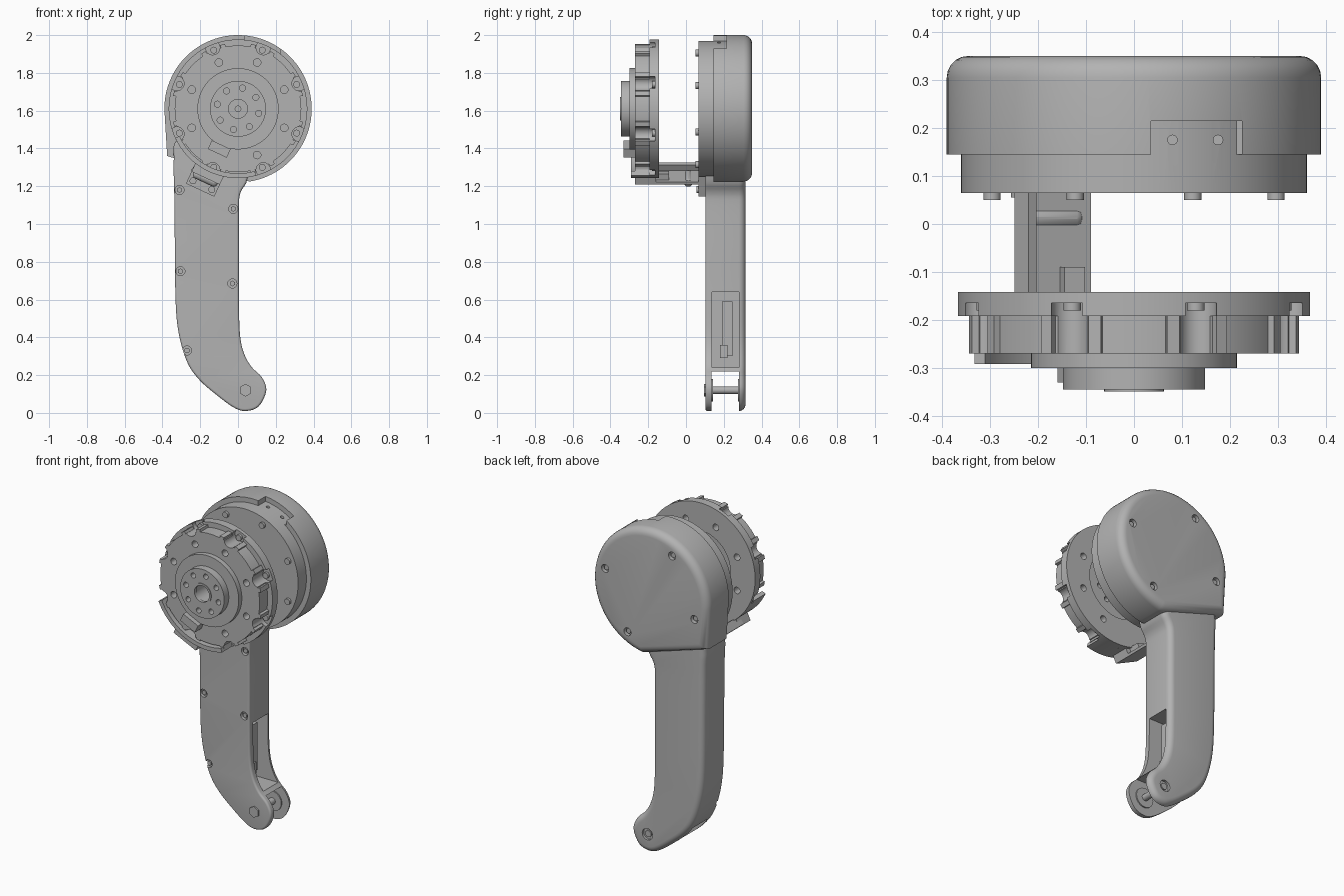
import bpy, bmesh, math
from mathutils import Matrix, Vector

if "Cube" in bpy.data.objects:
    bpy.data.objects.remove(bpy.data.objects["Cube"])

grey = bpy.data.materials.new("machined grey")
grey.use_nodes = True
grey.diffuse_color = (0.45, 0.45, 0.45, 1)
grey.node_tree.nodes["Principled BSDF"].inputs["Base Color"].default_value = grey.diffuse_color

AXIS_Z = 1.61                      # height of the joint axis, which runs along y
TILT = 245                         # direction of the cable bracket, degrees
EIGHT = [22.5 + 45 * k for k in range(8)]


def polar(r, deg):
    a = math.radians(deg)
    return r * math.cos(a), AXIS_Z + r * math.sin(a)


def finish(name, bm):
    bmesh.ops.recalc_face_normals(bm, faces=bm.faces)
    mesh = bpy.data.meshes.new(name)
    bm.to_mesh(mesh)
    bm.free()
    mesh.materials.append(grey)
    ob = bpy.data.objects.new(name, mesh)
    bpy.context.collection.objects.link(ob)
    return ob


def pegs(name, spots, r, y0, y1, segs=20):
    """Cylinders along y at a list of (x, z) spots."""
    bm = bmesh.new()
    for x, z in spots:
        m = Matrix.Translation((x, (y0 + y1) / 2, z)) @ Matrix.Rotation(math.pi / 2, 4, 'X')
        bmesh.ops.create_cone(bm, cap_ends=True, segments=segs, radius1=r, radius2=r,
                              depth=abs(y1 - y0), matrix=m)
    return finish(name, bm)


def boxes(name, specs):
    """Boxes given as x, y and z ranges."""
    bm = bmesh.new()
    for lo, hi in specs:
        lo, hi = Vector(lo), Vector(hi)
        m = Matrix.Translation((lo + hi) / 2) @ Matrix.Diagonal((*(hi - lo), 1))
        bmesh.ops.create_cube(bm, size=1, matrix=m)
    return finish(name, bm)


def radial_boxes(name, angles, r0, r1, width, y0, y1):
    """Boxes standing out from the joint axis at the given angles."""
    bm = bmesh.new()
    for deg in angles:
        m = (Matrix.Translation((0, 0, AXIS_Z)) @ Matrix.Rotation(-math.radians(deg), 4, 'Y')
             @ Matrix.Translation(((r0 + r1) / 2, (y0 + y1) / 2, 0))
             @ Matrix.Diagonal((r1 - r0, y1 - y0, width, 1)))
        bmesh.ops.create_cube(bm, size=1, matrix=m)
    return finish(name, bm)


def prism(name, outline, y0, y1, front=0, back=0):
    """Outline in x and z, extruded along y, with rounded front and back rims."""
    bm = bmesh.new()
    face = bm.faces.new([bm.verts.new((x, y0, z)) for x, z in outline])
    out = bmesh.ops.extrude_face_region(bm, geom=[face])["geom"]
    bmesh.ops.translate(bm, vec=(0, y1 - y0, 0),
                        verts=[g for g in out if isinstance(g, bmesh.types.BMVert)])
    for y, size in ((y0, front), (y1, back)):
        if size:
            rim = [e for e in bm.edges if all(abs(v.co.y - y) < 1e-5 for v in e.verts)]
            bmesh.ops.bevel(bm, geom=rim, offset=size, segments=5, profile=0.5,
                            affect='EDGES', clamp_overlap=False)
    return finish(name, bm)


def lathe(name, profile, segs=96):
    """Closed (radius, y) profile spun about the joint axis."""
    bm = bmesh.new()
    rings = []
    for k in range(segs):
        spots = [polar(r, 360 * k / segs) for r, y in profile]
        rings.append([bm.verts.new((x, p[1], z)) for (x, z), p in zip(spots, profile)])
    n = len(profile)
    for k in range(segs):
        a, b = rings[k], rings[(k + 1) % segs]
        for i in range(n):
            j = (i + 1) % n
            bm.faces.new((a[i], a[j], b[j], b[i]))
    return finish(name, bm)


def cut(target, *cutters):
    for c in cutters:
        c.hide_render = True
        mod = target.modifiers.new("cut", 'BOOLEAN')
        mod.operation, mod.solver, mod.object = 'DIFFERENCE', 'EXACT', c
        bpy.context.view_layer.objects.active = target
        bpy.ops.object.modifier_apply(modifier=mod.name)
        bpy.data.objects.remove(c)


def curve_through(pts, steps=4):
    """Closed smooth curve through a few points."""
    n, out = len(pts), []
    for i in range(n):
        p = [Vector(pts[(i + k) % n]) for k in (-1, 0, 1, 2)]
        for s in range(steps):
            t = s / steps
            out.append(0.5 * (2 * p[1] + (p[2] - p[0]) * t
                              + (2 * p[0] - 5 * p[1] + 4 * p[2] - p[3]) * t * t
                              + (3 * p[1] - p[0] - 3 * p[2] + p[3]) * t ** 3))
    return out


# Arm, with its side pocket and forked tip
tip = (0.04, 0.12)
arm_path = [(-0.3, 1.45), (-0.34, 1.34), (-0.338, 1.2), (-0.335, 0.95), (-0.333, 0.7),
            (-0.325, 0.5), (-0.3, 0.36), (-0.26, 0.25), (-0.2, 0.17), (-0.12, 0.1),
            (-0.025, 0.03), (0.04, 0.01), (0.11, 0.035), (0.15, 0.12), (0.125, 0.19),
            (0.07, 0.245), (0.03, 0.32), (0.01, 0.42), (0.005, 0.6), (0.005, 0.85),
            (0.005, 1.1), (0.015, 1.17), (0.05, 1.24), (0.05, 1.4)]
arm = prism("arm", curve_through(arm_path), 0.102, 0.315, front=0.012, back=0.035)
arm_screws = [(-0.31, 1.18), (-0.025, 1.08), (-0.305, 0.75), (-0.03, 0.685), (-0.27, 0.33)]
cut(arm,
    boxes("pocket_cutter", [((-0.2, 0.138, 0.24), (0.3, 0.28, 0.64))]),
    boxes("fork_cutter", [((-0.5, 0.135, -0.1), (0.3, 0.281, 0.22))]),
    pegs("screw_cutter", arm_screws, 0.024, 0.05, 0.122),
    pegs("tip_cutter", [tip], 0.035, 0.3, 0.4))
pegs("arm_screws", arm_screws, 0.015, 0.108, 0.13, 6)
pegs("tip_pin", [tip], 0.02, 0.1, 0.308)
pegs("tip_nut", [tip], 0.034, 0.094, 0.11, 6)
pegs("fork_washer_front", [tip], 0.06, 0.13, 0.142, 32)
pegs("fork_washer_back", [tip], 0.06, 0.274, 0.285, 32)
boxes("pocket_lever", [((-0.21, 0.19, 0.3), (-0.04, 0.245, 0.59)),
                       ((-0.21, 0.18, 0.29), (-0.03, 0.22, 0.36))])

# Rear housing shell with sloping lower edge, notch and screws
shell_path = [polar(0.39, -81 + 261 * k / 72) for k in range(73)] + [(-0.375, 1.36)]
shell = prism("rear_housing", shell_path, 0.145, 0.35, back=0.045)
rear_screws = [polar(0.31, a) for a in (14, 119, 194, 299)]
cut(shell,
    boxes("notch_cutter", [((0.035, 0.1, 1.9), (0.225, 0.215, 2.1))]),
    pegs("rear_screw_cutter", rear_screws, 0.024, 0.325, 0.4))
pegs("rear_screws", rear_screws, 0.016, 0.3, 0.338, 6)

# Stepped drum in front of the housing
drum = pegs("drum", [(0, AXIS_Z)], 0.36, 0.065, 0.3, 96)
bm = bmesh.new()
for x in (0.08, 0.175):
    bmesh.ops.create_cone(bm, cap_ends=True, segments=16, radius1=0.01, radius2=0.01,
                          depth=0.2, matrix=Matrix.Translation((x, 0.175, 1.98)))
cut(drum, finish("notch_hole_cutter", bm),
    pegs("drum_centre_cutter", [(0, AXIS_Z)], 0.015, 0, 0.1))
pegs("drum_screws", [polar(0.32, a) for a in EIGHT], 0.018, 0.05, 0.08)

# Front rotor with holes and scalloped rim
rotor = lathe("front_rotor", [(0.055, -0.345), (0.148, -0.345), (0.148, -0.3), (0.215, -0.3),
                              (0.215, -0.27), (0.335, -0.27), (0.335, -0.192), (0.367, -0.192),
                              (0.367, -0.142), (0.2, -0.142), (0.2, -0.165), (0.055, -0.165)])
cut(rotor,
    pegs("scallop_cutter", [polar(0.35, a) for a in EIGHT], 0.038, -0.3, -0.165, 24),
    pegs("inner_hole_cutter", [polar(0.112, a + 10) for a in EIGHT], 0.016, -0.4, -0.1),
    pegs("outer_hole_cutter", [polar(0.265, a) for a in EIGHT if a != EIGHT[5]],
         0.02, -0.4, -0.1))
lathe("hub_lip", [(0.05, -0.349), (0.062, -0.349), (0.062, -0.33), (0.05, -0.33)], 48)
pegs("rim_screws", [polar(0.336, a) for a in EIGHT], 0.018, -0.18, -0.15)
radial_boxes("rim_lugs", [a + s for a in EIGHT for s in (-9, 9)], 0.3, 0.35, 0.026, -0.27, -0.19)
radial_boxes("index_tab", [TILT], 0.21, 0.26, 0.11, -0.33, -0.26)

# Curved guard along the lower rim
arc = [205 + 4 * k for k in range(21)]
prism("rim_guard", [polar(0.367, a) for a in arc] + [polar(0.342, a) for a in reversed(arc)],
      -0.292, -0.18)

# Cable bracket between the rotor and the arm
radial_boxes("bracket_plate", [TILT], 0.39, 0.405, 0.165, -0.2, 0.1)
radial_boxes("bracket_lip", [TILT], 0.345, 0.405, 0.165, -0.27, -0.16)
radial_boxes("bracket_mount", [TILT], 0.35, 0.475, 0.165, 0.065, 0.105)
radial_boxes("bracket_ridge", [TILT - 11], 0.36, 0.41, 0.02, -0.2, 0.1)
radial_boxes("bracket_channel", [TILT + 5], 0.36, 0.4, 0.045, -0.16, -0.09)
pegs("bracket_screws", [polar(0.45, TILT + s) for s in (-7, 7)], 0.018, 0.055, 0.08)
barrel = radial_boxes("bracket_barrel", [TILT], 0.385, 0.43, 0.14, -0.01, 0.035)
bev = barrel.modifiers.new("round", 'BEVEL')
bev.width, bev.segments = 0.02, 3

# Smooth curved faces, keep the edges crisp
bpy.ops.object.select_all(action='DESELECT')
for ob in bpy.context.collection.objects:
    if ob.type == 'MESH' and ob.data.materials and ob.data.materials[0] == grey:
        ob.select_set(True)
        bpy.context.view_layer.objects.active = ob
bpy.ops.object.shade_smooth_by_angle(angle=math.radians(30))
